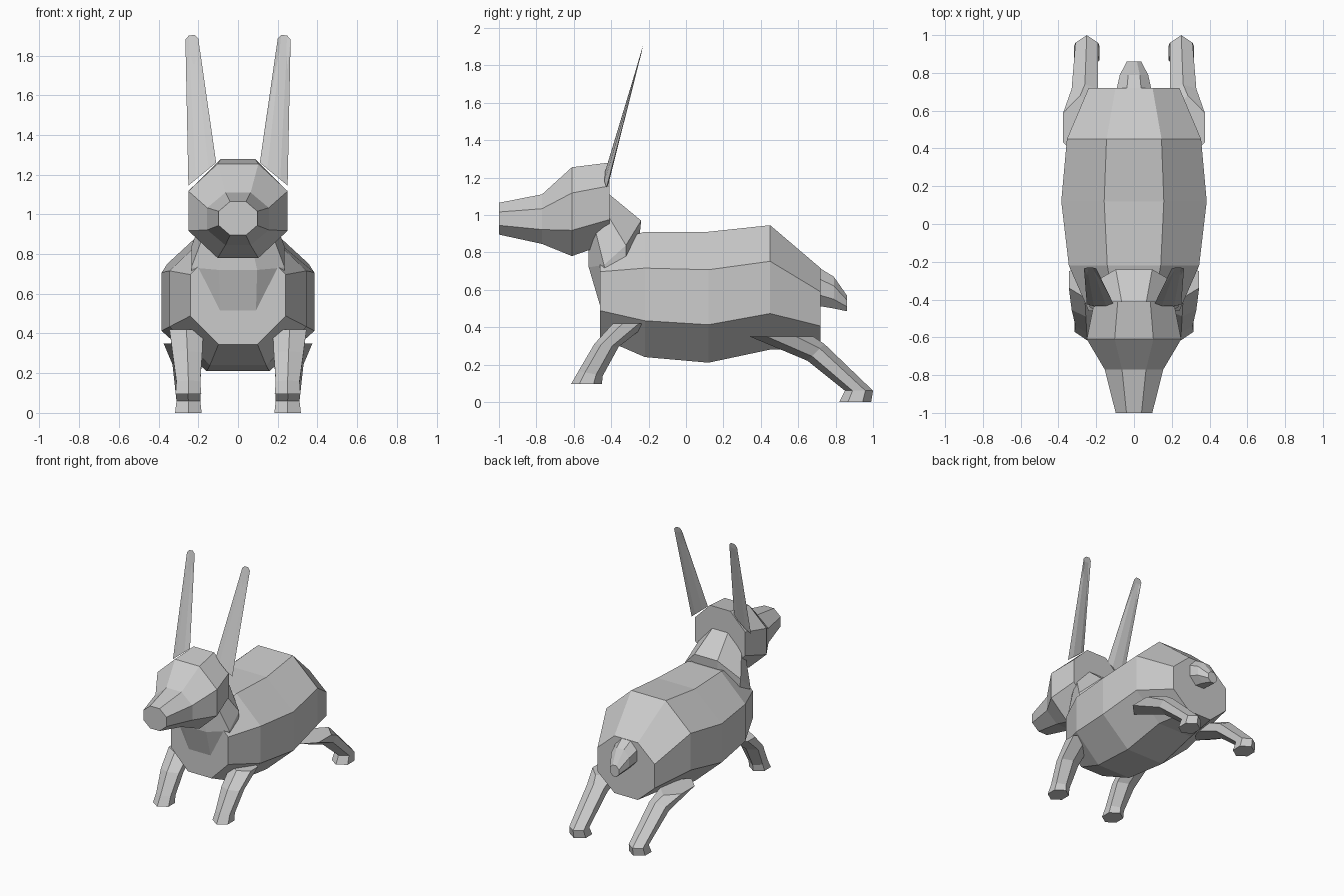
import bpy, bmesh
from mathutils import Vector

if "Cube" in bpy.data.objects:
    bpy.data.objects.remove(bpy.data.objects["Cube"])

grey = bpy.data.materials.new("plain grey")
grey.use_nodes = True
colour = (0.6, 0.6, 0.6, 1)
grey.diffuse_color = colour
grey.node_tree.nodes["Principled BSDF"].inputs["Base Color"].default_value = colour


def octagon(top, bottom, w, sag=0):
    """Eight-sided section between two (y, z) points, w is the half width."""
    a, b = Vector((0, *top)), Vector((0, *bottom))
    half = [(0.41, 0), (1, 0.29), (1, 0.71), (0.41, 1)]
    pts = []
    for side, row in ((1, half), (-1, half[::-1])):
        for k, t in row:
            p = a.lerp(b, t)
            drop = sag if k == 1 else 0
            pts.append(Vector((side * k * w, p.y, p.z - drop)))
    return pts


def hexagon(p, q, offset):
    """Six-sided section pointed at p and q, thickened by offset."""
    p, q, o = Vector(p), Vector(q), Vector(offset)
    near, far = p.lerp(q, 0.27), p.lerp(q, 0.73)
    return [p, near + o, far + o, q, far - o, near - o]


def loft(name, rings, side=1):
    """Skin a list of sections and cap both ends; side=-1 mirrors in x."""
    bm = bmesh.new()
    rows = [[bm.verts.new((p.x * side, p.y, p.z)) for p in r] for r in rings]
    for r, s in zip(rows, rows[1:]):
        for i in range(len(r)):
            j = (i + 1) % len(r)
            bm.faces.new((r[i], r[j], s[j], s[i]))
    bm.faces.new(rows[0])
    bm.faces.new(rows[-1])
    bmesh.ops.recalc_face_normals(bm, faces=bm.faces)
    mesh = bpy.data.meshes.new(name)
    bm.to_mesh(mesh)
    bm.free()
    mesh.materials.append(grey)
    obj = bpy.data.objects.new(name, mesh)
    bpy.context.collection.objects.link(obj)


def upright(rows):
    """Vertical sections from (y, top, bottom, half width)."""
    return [octagon((y, t), (y, b), w) for y, t, b, w in rows]


# Trunk
loft("body", upright([
    (-0.46, 0.84, 0.345, 0.24),
    (-0.22, 0.91, 0.24, 0.345),
    (0.12, 0.91, 0.21, 0.385),
    (0.45, 0.945, 0.28, 0.355),
    (0.72, 0.715, 0.28, 0.24)]))

# Head, from muzzle to the back of the skull
loft("head", upright([
    (-1.0, 1.065, 0.895, 0.097),
    (-0.77, 1.11, 0.845, 0.155),
    (-0.61, 1.255, 0.78, 0.25),
    (-0.41, 1.28, 0.85, 0.21)]))

# Neck, flared above the shoulders and sunk into the chest
loft("neck", [
    octagon((-0.41, 1.11), (-0.52, 0.86), 0.16),
    octagon((-0.24, 0.97), (-0.52, 0.72), 0.235, 0.06),
    octagon((-0.26, 0.76), (-0.455, 0.5), 0.22)])

# Tail
loft("tail", upright([
    (0.7, 0.725, 0.515, 0.095),
    (0.79, 0.67, 0.5, 0.075),
    (0.86, 0.57, 0.485, 0.038)]))


def leg(name, rows, side):
    """Rows: front (y, z), back (y, z), centre x, half width."""
    loft(name, [hexagon((x, *f), (x, *b), (w, 0, 0)) for f, b, x, w in rows], side)


# Ears and legs on both sides
for side, label in ((1, "left"), (-1, "right")):
    loft(label + "_ear", [
        hexagon((0.11, -0.42, 1.26), (0.25, -0.425, 1.145), (0, 0.012, 0)),
        hexagon((0.2, -0.235, 1.885), (0.265, -0.235, 1.88), (0, 0.004, 0.02))], side)
    leg(label + "_front_leg", [
        ((-0.39, 0.42), (-0.2, 0.42), 0.26, 0.085),
        ((-0.49, 0.31), (-0.36, 0.295), 0.255, 0.075),
        ((-0.575, 0.165), (-0.445, 0.14), 0.25, 0.06),
        ((-0.615, 0.095), (-0.45, 0.095), 0.25, 0.065)], side)
    leg(label + "_hind_leg", [
        ((0.34, 0.35), (0.68, 0.35), 0.285, 0.09),
        ((0.65, 0.22), (0.74, 0.31), 0.26, 0.07),
        ((0.85, 0.06), (1.0, 0.06), 0.25, 0.06),
        ((0.82, 0.0), (0.99, 0.0), 0.25, 0.067)], side)
